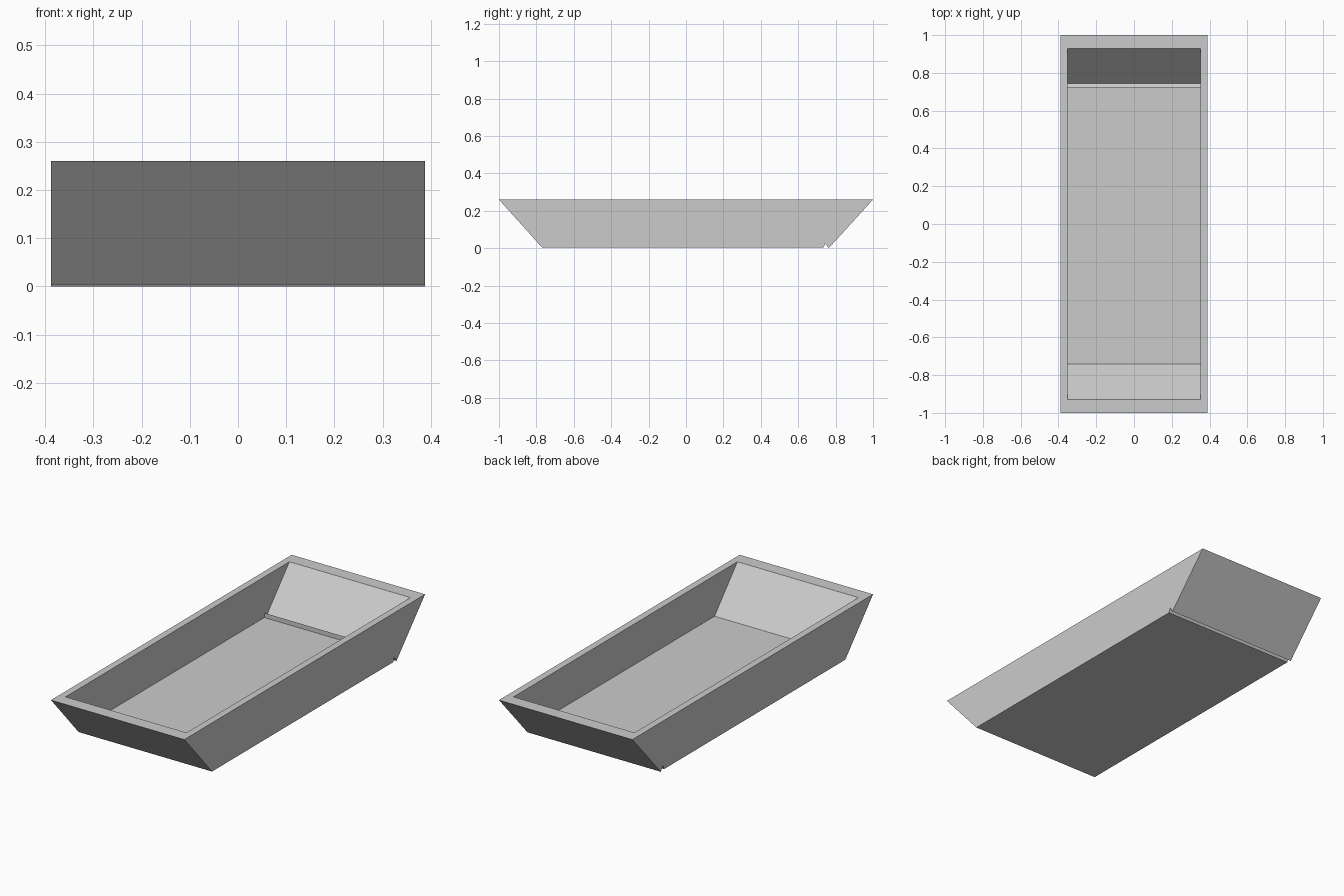
import bpy
import bmesh

cube = bpy.data.objects.get("Cube")
if cube:
    bpy.data.objects.remove(cube, do_unlink=True)

# One plain grey
GREY = (0.6, 0.6, 0.6, 1.0)
grey = bpy.data.materials.new("plain grey")
grey.use_nodes = True
grey.diffuse_color = GREY
grey.node_tree.nodes["Principled BSDF"].inputs["Base Color"].default_value = GREY

# Lengthwise (y, z) profiles from front rim to back rim, with the kink near the back
HEIGHT = 0.26
OUTER = [(-1, HEIGHT), (-0.77, 0.004), (0.736, 0.004),
         (0.745, 0.027), (0.763, 0), (1, HEIGHT)]
INNER = [(-0.93, HEIGHT), (-0.74, 0.046), (0.722, 0.046),
         (0.722, 0.07), (0.745, 0.054), (0.93, HEIGHT)]
OUTER_X, INNER_X = 0.388, 0.352

bm = bmesh.new()


def shell(profile, half_width):
    """Open trough: two side walls and a strip along the profile."""
    sides = [[bm.verts.new((x, y, z)) for y, z in profile]
             for x in (-half_width, half_width)]
    left, right = sides
    for i in range(len(profile) - 1):
        bm.faces.new((left[i], left[i + 1], right[i + 1], right[i]))
    bm.faces.new(left)
    bm.faces.new(right)
    return [left[0], right[0], right[-1], left[-1]]


# Outside, cavity and the flat rim that joins them
outer_rim = shell(OUTER, OUTER_X)
inner_rim = shell(INNER, INNER_X)
for i in range(4):
    j = (i + 1) % 4
    bm.faces.new((outer_rim[i], outer_rim[j], inner_rim[j], inner_rim[i]))
bmesh.ops.recalc_face_normals(bm, faces=bm.faces)

mesh = bpy.data.meshes.new("tray")
bm.to_mesh(mesh)
bm.free()
mesh.materials.append(grey)
tray = bpy.data.objects.new("tray", mesh)
bpy.context.collection.objects.link(tray)
